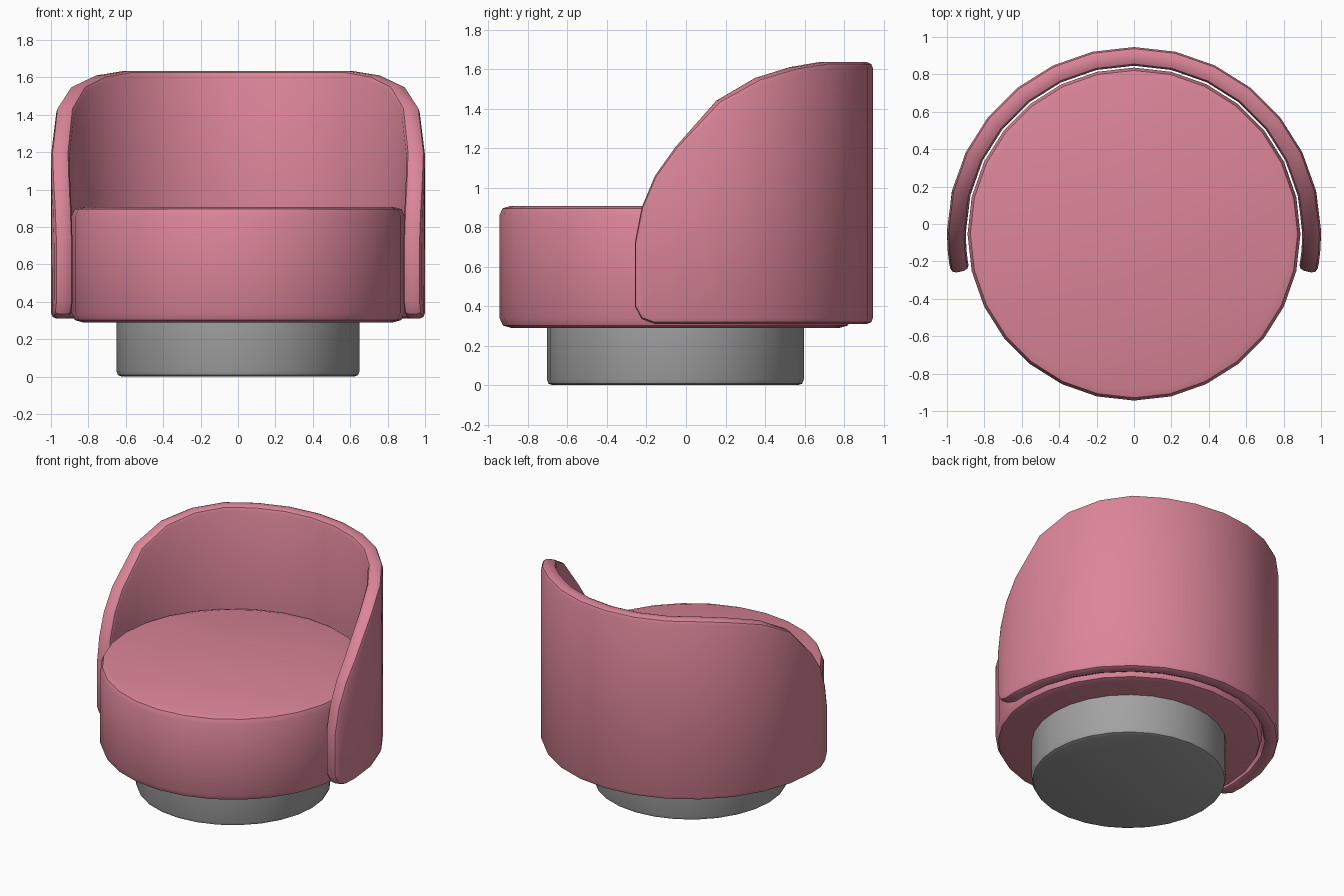
import bpy, bmesh, math

if "Cube" in bpy.data.objects:
    bpy.data.objects.remove(bpy.data.objects["Cube"])

CY = -0.054      # y of the common round axis
SIDES = 28


def material(name, rgb):
    m = bpy.data.materials.new(name)
    m.diffuse_color = (*rgb, 1)
    m.use_nodes = True
    m.node_tree.nodes["Principled BSDF"].inputs["Base Color"].default_value = m.diffuse_color
    return m


pink = material("pink_fabric", (0.71, 0.235, 0.315))
grey = material("grey_metal", (0.36, 0.36, 0.36))


def finish(name, bm, mat):
    bmesh.ops.recalc_face_normals(bm, faces=bm.faces[:])
    me = bpy.data.meshes.new(name)
    bm.to_mesh(me)
    bm.free()
    ob = bpy.data.objects.new(name, me)
    me.materials.append(mat)
    bpy.context.collection.objects.link(ob)
    bpy.context.view_layer.objects.active = ob
    ob.select_set(True)
    bpy.ops.object.shade_smooth_by_angle(angle=math.radians(35))
    ob.select_set(False)
    return ob


def lathe(name, profile, mat):
    """Round solid from (radius, z) points, bottom to top."""
    bm = bmesh.new()
    rings = []
    for r, z in profile:
        rings.append([bm.verts.new((r * math.cos(2 * math.pi * k / SIDES),
                                    CY + r * math.sin(2 * math.pi * k / SIDES), z))
                      for k in range(SIDES)])
    for a, b in zip(rings, rings[1:]):
        for k in range(SIDES):
            n = (k + 1) % SIDES
            bm.faces.new((a[k], a[n], b[n], b[k]))
    bm.faces.new(rings[0][::-1])
    bm.faces.new(rings[-1])
    return finish(name, bm, mat)


# Swivel base and thick round cushion
lathe("base", [(0.62, 0), (0.642, 0.008), (0.65, 0.03), (0.65, 0.32)], grey)
lathe("seat", [(0.83, 0.29), (0.872, 0.302), (0.89, 0.34),
               (0.89, 0.86), (0.875, 0.895), (0.835, 0.907)], pink)

# Curved backrest: (angle, bottom z, top z) from the arm front to the middle back
half = [(-12.2, 0.40, 0.72), (-10.1, 0.335, 0.90), (-6.1, 0.31, 1.06), (0, 0.31, 1.205),
        (12.86, 0.31, 1.44), (25.71, 0.31, 1.555), (38.57, 0.31, 1.61),
        (51.43, 0.31, 1.635), (64.29, 0.31, 1.635), (77.14, 0.31, 1.635)]
cols = half + [(90, 0.31, 1.635)] + [(180 - a, b, t) for a, b, t in reversed(half)]
outline = [(math.radians(a), t) for a, b, t in cols]
outline += [(math.radians(a), b) for a, b, t in reversed(cols)]
count = len(outline)


def inset(i, d):
    """Move an outline point inward by d."""
    (u0, z0), (u, z), (u1, z1) = outline[i - 1], outline[i], outline[(i + 1) % count]
    l0, l1 = math.hypot(u - u0, z - z0), math.hypot(u1 - u, z1 - z)
    nx = (z - z0) / l0 + (z1 - z) / l1
    nz = -(u - u0) / l0 - (u1 - u) / l1
    n = math.hypot(nx, nz)
    return u + nx / n * d, z + nz / n * d


bm = bmesh.new()
rings = []
# Rounded rim section: (radius, inset), outside to inside
for r, d in [(1.0, 0.03), (0.991, 0.009), (0.97, 0), (0.93, 0), (0.909, 0.009), (0.9, 0.03)]:
    pts = [inset(i, d) for i in range(count)]
    rings.append([bm.verts.new((r * math.cos(u), CY + r * math.sin(u), z)) for u, z in pts])
for a, b in zip(rings, rings[1:]):
    for k in range(count):
        n = (k + 1) % count
        bm.faces.new((a[k], a[n], b[n], b[k]))
for ring in (rings[0], rings[-1]):          # outer and inner walls
    for i in range(len(cols) - 1):
        bm.faces.new((ring[i], ring[i + 1], ring[count - 2 - i], ring[count - 1 - i]))
finish("backrest", bm, pink)
